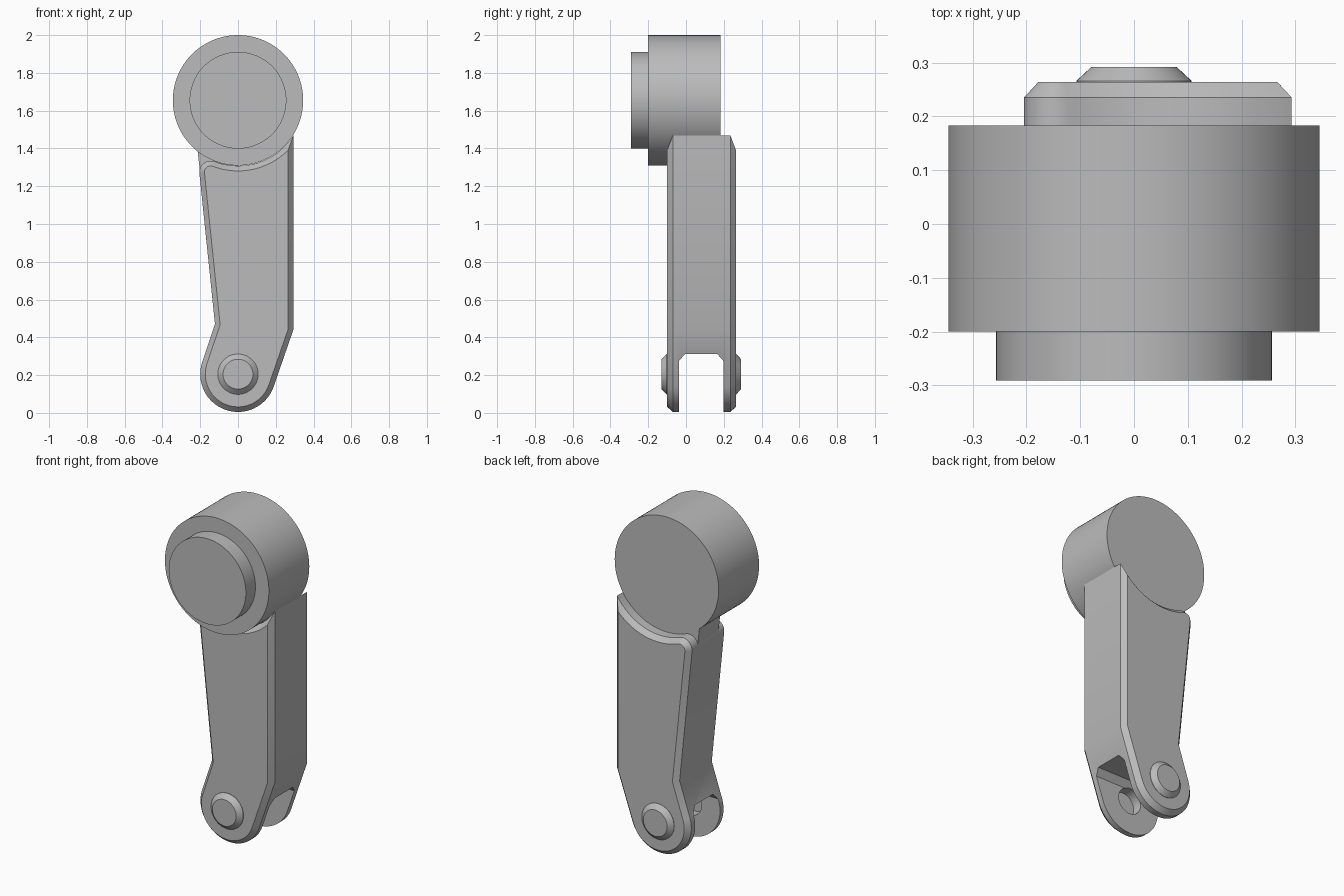
import bpy, bmesh
from math import sin, cos, acos, atan2, pi
from mathutils import Vector
from mathutils.geometry import intersect_line_sphere_2d

if "Cube" in bpy.data.objects:
    bpy.data.objects.remove(bpy.data.objects["Cube"], do_unlink=True)

grey = bpy.data.materials.new("plain_grey")
grey.use_nodes = True
grey.diffuse_color = (0.5, 0.5, 0.5, 1)
grey.node_tree.nodes["Principled BSDF"].inputs["Base Color"].default_value = (0.5, 0.5, 0.5, 1)


def loft(name, rings):
    """Join matching rings of 3D points and cap both ends."""
    bm = bmesh.new()
    loops = [[bm.verts.new(p) for p in ring] for ring in rings]
    n = len(loops[0])
    for a, b in zip(loops, loops[1:]):
        for i in range(n):
            j = (i + 1) % n
            bm.faces.new((a[i], a[j], b[j], b[i]))
    bm.faces.new(loops[0])
    bm.faces.new(loops[-1])
    bmesh.ops.recalc_face_normals(bm, faces=bm.faces[:])
    mesh = bpy.data.meshes.new(name)
    bm.to_mesh(mesh)
    bm.free()
    mesh.materials.append(grey)
    ob = bpy.data.objects.new(name, mesh)
    bpy.context.collection.objects.link(ob)
    return ob


def activate(ob):
    bpy.ops.object.select_all(action="DESELECT")
    ob.select_set(True)
    bpy.context.view_layer.objects.active = ob


def smooth(ob):
    activate(ob)
    bpy.ops.object.shade_smooth_by_angle(angle=pi / 6)


def turned(name, z, profile, segments=96):
    """Round part along y from (radius, y) pairs."""
    return loft(name, [[(r * cos(2 * pi * i / segments), y, z + r * sin(2 * pi * i / segments))
                        for i in range(segments)] for r, y in profile])


def polar(center, radius, angle):
    return center + radius * Vector((cos(angle), sin(angle)))


def arc(center, radius, a, b, n):
    return [polar(center, radius, a + (b - a) * i / n) for i in range(n + 1)]


# Arm layout in the xz plane
HUB, HUB_R = Vector((0, 1.655)), 0.347
PIN, PIN_R = Vector((0, 0.205)), 0.2
RIGHT_X, FILLET = 0.293, 0.06
knee = Vector((RIGHT_X, 0.44))
top_left, waist = Vector((-0.217, 1.39)), Vector((-0.122, 0.47))
side = (waist - top_left).normalized()
side_n = Vector((-side.y, side.x))
hits = intersect_line_sphere_2d(top_left + side_n * FILLET, waist + side_n * FILLET,
                                HUB, HUB_R + FILLET, True)
corner = next(h for h in hits if h is not None)


def tangent_angle(p, sign):
    v = p - PIN
    return atan2(v.y, v.x) + sign * acos(PIN_R / v.length)


def miter(p, n1, n2, d):
    return p + (n1 + n2) * d / (1 + n1.dot(n2))


def arm_outline(d):
    """Arm silhouette moved inward by d."""
    start = -acos((RIGHT_X - d) / (HUB_R + d))
    to_corner = corner - HUB
    to_hub = HUB - corner
    pts = arc(HUB, HUB_R + d, start, atan2(to_corner.y, to_corner.x), 32)
    pts += arc(corner, FILLET - d, atan2(to_hub.y, to_hub.x),
               atan2(-side_n.y, -side_n.x) + 2 * pi, 10)[1:]
    a, b = tangent_angle(waist, 1), tangent_angle(knee, -1)
    zero = Vector((0, 0))
    pts.append(miter(waist, side_n, polar(zero, -1, a), d))
    pts += arc(PIN, PIN_R - d, a, b + 2 * pi, 32)
    pts.append(miter(knee, Vector((-1, 0)), polar(zero, -1, b), d))
    return pts


# Forked arm with chamfered front and back rims
arm = loft("forked_arm", [[(p.x, y, p.y) for p in arm_outline(d)] for d, y in
                          ((0.027, -0.1), (0, -0.07), (0, 0.235), (0.027, 0.264))])

# Fork slot and the pin sockets inside it
slot_shape = [(-0.037, -0.1), (0.198, -0.1), (0.198, 0.275), (0.165, 0.312),
              (-0.005, 0.312), (-0.037, 0.275)]
slot = loft("slot_cutter", [[(x, y, z) for y, z in slot_shape] for x in (-0.5, 0.5)])
socket = turned("socket_cutter", PIN.y, [(0.077, -0.095), (0.077, 0.258)], 48)
for cutter in (slot, socket):
    cutter.hide_render = True
    activate(arm)
    mod = arm.modifiers.new("cut", "BOOLEAN")
    mod.operation = "DIFFERENCE"
    mod.solver = "EXACT"
    mod.object = cutter
    bpy.ops.object.modifier_apply(modifier=mod.name)
    bpy.data.objects.remove(cutter, do_unlink=True)
smooth(arm)

# Stem joining arm and hub at the rounded corner
stem_shape = [(-0.214, 1.39), (-0.193, 1.2), (0, 1.2), (0, 1.5), (-0.2, 1.5)]
loft("hub_stem", [[(x, y, z) for x, z in stem_shape] for y in (-0.018, 0.178)])

# Hub drum, front boss and pin heads
smooth(turned("hub_drum", HUB.y, [(0.345, -0.2), (0.345, 0.183)]))
smooth(turned("hub_boss", HUB.y, [(0.256, -0.291), (0.256, -0.19)]))
smooth(turned("front_pin_head", PIN.y, [(0.107, -0.099), (0.107, -0.103), (0.079, -0.13)], 48))
smooth(turned("back_pin_head", PIN.y, [(0.107, 0.263), (0.107, 0.266), (0.079, 0.292)], 48))
